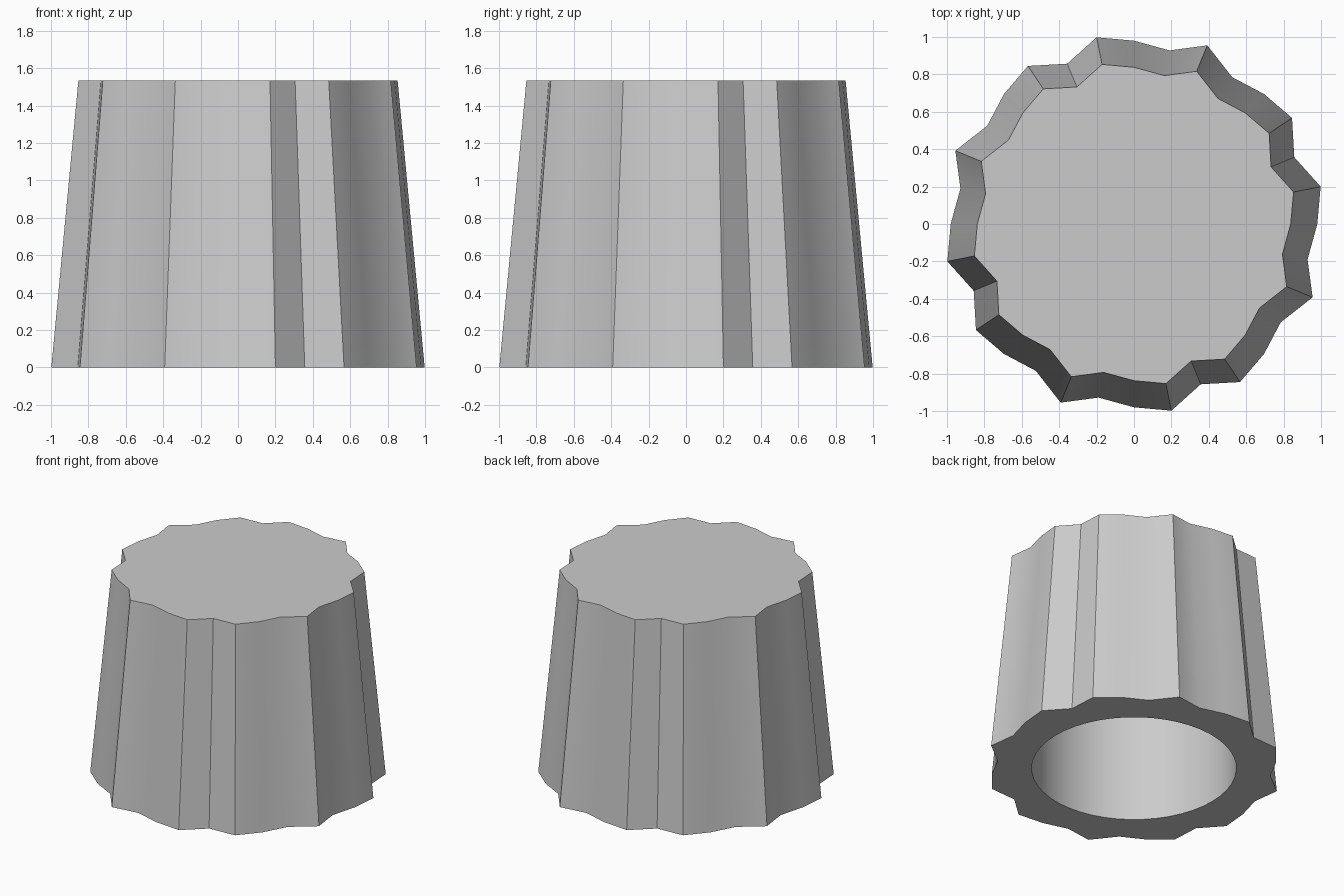
import bpy
import bmesh
import math

HEIGHT = 1.535
TAPER = 0.855
HOLE_RADIUS = 0.705
HOLE_DEPTH = 1.3
HOLE_SIDES = 48

# One quarter of the fluted outline, repeated by quarter turns
QUARTER = [(-0.2, 0.998), (0, 0.98), (0.19, 0.928), (0.392, 0.955),
           (0.525, 0.785), (0.695, 0.695), (0.845, 0.567), (0.857, 0.357)]

default = bpy.data.objects.get("Cube")
if default:
    bpy.data.objects.remove(default, do_unlink=True)

grey = bpy.data.materials.new("light_grey")
grey.use_nodes = True
grey.diffuse_color = (0.6, 0.6, 0.6, 1)
grey.node_tree.nodes["Principled BSDF"].inputs["Base Color"].default_value = grey.diffuse_color


def fluted_outline():
    points = []
    quarter = QUARTER
    for _ in range(4):
        points += quarter
        quarter = [(y, -x) for x, y in quarter]
    return points


def circle(radius, sides):
    steps = [math.tau * i / sides for i in range(sides)]
    return [(radius * math.cos(a), radius * math.sin(a)) for a in steps]


def add_ring(bm, points, z, scale=1.0):
    verts = [bm.verts.new((x * scale, y * scale, z)) for x, y in points]
    edges = [bm.edges.new((v, verts[i - 1])) for i, v in enumerate(verts)]
    return verts, edges


def bridge(bm, low, high):
    for i in range(len(low)):
        bm.faces.new((low[i - 1], low[i], high[i], high[i - 1]))


bm = bmesh.new()

# Tapered fluted wall and closed top
outline = fluted_outline()
outer_low, outer_edges = add_ring(bm, outline, 0)
outer_high, _ = add_ring(bm, outline, HEIGHT, TAPER)
bridge(bm, outer_low, outer_high)
bm.faces.new(outer_high)

# Round blind hole opening at the base
hole = circle(HOLE_RADIUS, HOLE_SIDES)
hole_low, hole_edges = add_ring(bm, hole, 0)
hole_high, _ = add_ring(bm, hole, HOLE_DEPTH)
bridge(bm, hole_low, hole_high)
bm.faces.new(hole_high)

# Flat rim between the outline and the hole
bmesh.ops.triangle_fill(bm, edges=outer_edges + hole_edges, use_beauty=True)
bmesh.ops.recalc_face_normals(bm, faces=bm.faces[:])

mesh = bpy.data.meshes.new("fluted_knob")
bm.to_mesh(mesh)
bm.free()
mesh.materials.append(grey)
knob = bpy.data.objects.new("fluted_knob", mesh)
bpy.context.collection.objects.link(knob)

bpy.ops.object.select_all(action='DESELECT')
knob.select_set(True)
bpy.context.view_layer.objects.active = knob
bpy.ops.object.shade_smooth_by_angle(angle=math.radians(30))
